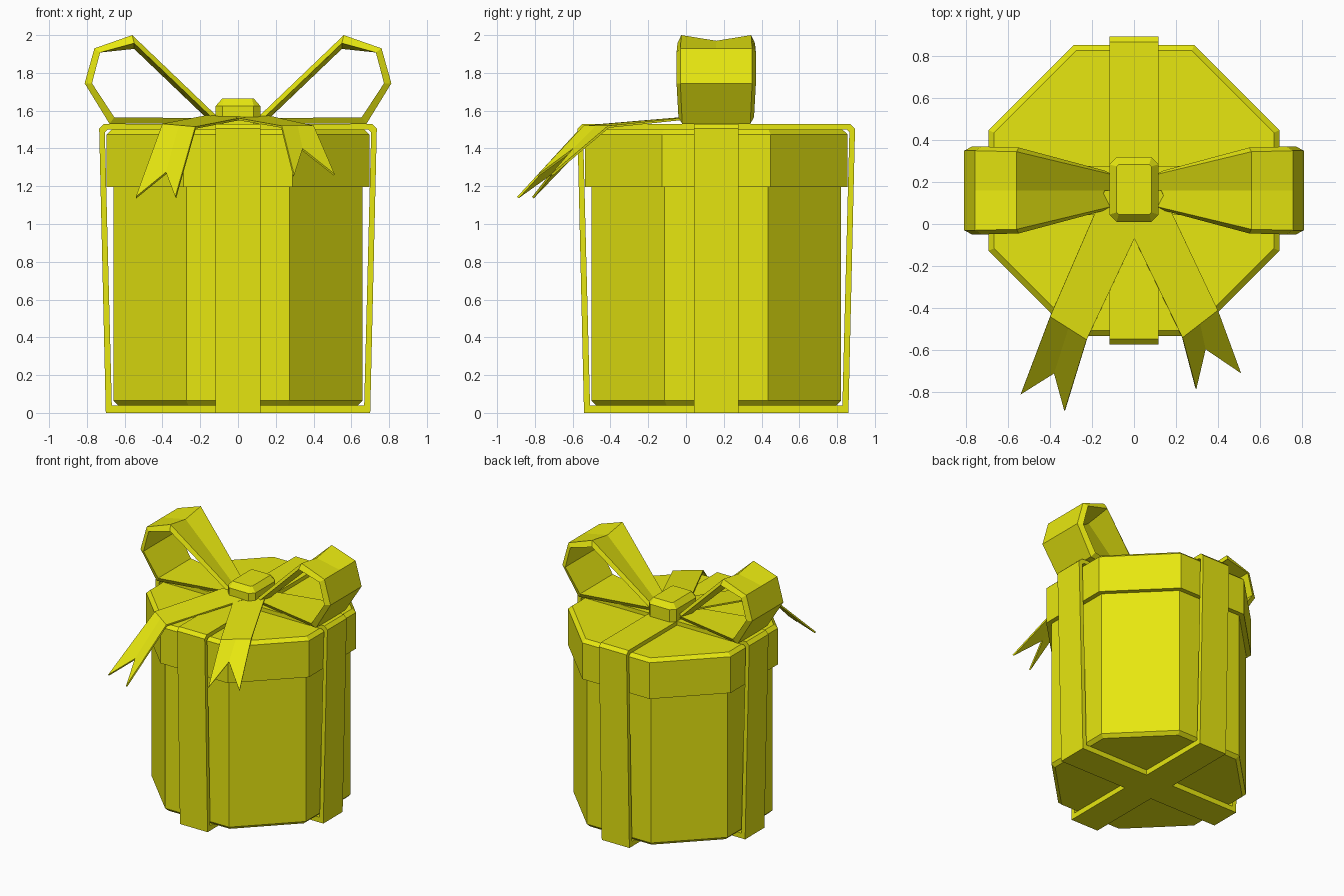
import bpy, math

if "Cube" in bpy.data.objects:
    bpy.data.objects.remove(bpy.data.objects["Cube"])

CY = 0.16  # box centre in y

yellow = bpy.data.materials.new("yellow")
yellow.diffuse_color = (0.8, 0.8, 0.005, 1)
yellow.use_nodes = True
yellow.node_tree.nodes["Principled BSDF"].inputs["Base Color"].default_value = yellow.diffuse_color


def add_mesh(name, verts, faces):
    me = bpy.data.meshes.new(name)
    me.from_pydata(verts, [], faces)
    me.materials.append(yellow)
    ob = bpy.data.objects.new(name, me)
    bpy.context.collection.objects.link(ob)
    # consistent outward normals
    bpy.context.view_layer.objects.active = ob
    ob.select_set(True)
    bpy.ops.object.mode_set(mode='EDIT')
    bpy.ops.mesh.select_all(action='SELECT')
    bpy.ops.mesh.normals_make_consistent(inside=False)
    bpy.ops.object.mode_set(mode='OBJECT')
    ob.select_set(False)
    return ob


def octagon_stack(name, rings):
    """Rings of (apothem, z) joined into a closed octagonal solid."""
    verts = []
    for a, z in rings:
        r = a / math.cos(math.pi / 8)
        for i in range(8):
            t = math.pi / 8 + i * math.pi / 4
            verts.append((r * math.cos(t), CY + r * math.sin(t), z))
    faces = [tuple(range(8)), tuple(range(len(verts) - 8, len(verts)))]
    for k in range(len(rings) - 1):
        for i in range(8):
            j = (i + 1) % 8
            faces.append((k*8 + i, k*8 + j, k*8 + 8 + j, k*8 + 8 + i))
    return add_mesh(name, verts, faces)


# Box body and lid
octagon_stack("box_body", [(0.635, 0.04), (0.66, 0.065), (0.66, 1.21)])
octagon_stack("box_lid", [(0.695, 1.195), (0.695, 1.475), (0.668, 1.5)])


# Ribbons wrapped right round the box, one in each direction
def wrap(name, along_x):
    outer = [(0.70, 0.0), (0.735, 1.505), (0.71, 1.53)]
    inner = [(0.668, 0.04), (0.705, 1.485), (0.69, 1.5)]
    ring = lambda p: p + [(-x, z) for x, z in reversed(p)]
    o, n = ring(outer), ring(inner)
    verts = []
    for w in (-0.118, 0.118):
        for u, z in o + n:
            verts.append((u, CY + w, z) if along_x else (w, CY + u, z))
    faces = []
    for i in range(6):
        j = (i + 1) % 6
        faces += [(i, j, 12 + j, 12 + i), (6 + i, 6 + j, 18 + j, 18 + i),
                  (i, j, 6 + j, 6 + i), (12 + i, 12 + j, 18 + j, 18 + i)]
    add_mesh(name, verts, faces)


wrap("ribbon_across", True)
wrap("ribbon_front_to_back", False)


# Bow loops: a folded strip, three points wide, with a crease along the top
def bow_loop(name, s):
    # outer x, z, inner x, z, half width, crease depth
    sections = [
        (0.10, 1.56, 0.14, 1.565, 0.075, 0.03),
        (0.56, 2.00, 0.55, 1.957, 0.185, 0.03),
        (0.76, 1.93, 0.73, 1.908, 0.19, 0.0),
        (0.812, 1.745, 0.773, 1.745, 0.19, 0.0),
        (0.68, 1.53, 0.655, 1.565, 0.18, 0.0),
        (0.10, 1.535, 0.14, 1.56, 0.075, 0.0),
    ]
    verts, faces = [], []
    for ox, oz, ix, iz, h, d in sections:
        verts += [(s*ox, CY - h, oz), (s*ox, CY, oz - d), (s*ox, CY + h, oz)]
        g = h + 0.02
        verts += [(s*ix, CY + g, iz), (s*ix, CY, iz - d), (s*ix, CY - g, iz)]
    for k in range(len(sections) - 1):
        for i in range(6):
            j = (i + 1) % 6
            faces.append((k*6 + i, k*6 + j, k*6 + 6 + j, k*6 + 6 + i))
    e = len(verts) - 6
    for b in (0, e):
        faces += [(b, b + 1, b + 4, b + 5), (b + 1, b + 2, b + 3, b + 4)]
    add_mesh(name, verts, faces)


bow_loop("bow_loop_right", 1)
bow_loop("bow_loop_left", -1)


# Ribbon tails: lie on the lid, fold over its edge, end in a notch
def tail(name, root_a, root_b, fold_a, fold_b, tip_a, notch, tip_b):
    mid = tuple((a + b) / 2 for a, b in zip(fold_a, fold_b))
    verts = [root_a, root_b, fold_a, mid, fold_b, tip_a, notch, tip_b]
    faces = [(0, 1, 4, 3, 2), (2, 3, 6, 5), (3, 4, 7, 6)]
    ob = add_mesh(name, verts, faces)
    mod = ob.modifiers.new("thickness", 'SOLIDIFY')
    mod.thickness = 0.012
    mod.offset = 0


tail("tail_left", (-0.14, 0.16, 1.575), (0.11, 0.16, 1.575),
     (-0.40, -0.44, 1.525), (-0.225, -0.55, 1.51),
     (-0.54, -0.81, 1.14), (-0.38, -0.71, 1.27), (-0.33, -0.89, 1.14))
tail("tail_right", (0.13, 0.16, 1.575), (-0.11, 0.16, 1.575),
     (0.40, -0.41, 1.515), (0.23, -0.54, 1.515),
     (0.51, -0.71, 1.26), (0.34, -0.595, 1.395), (0.295, -0.785, 1.255))

# Knot in the middle of the bow
X, Y, c = 0.118, 0.155, 0.035
kv = []
for x, y, z in ((X, Y, 1.53), (X, Y, 1.625), (X - c, Y - c, 1.665)):
    k = c if z < 1.65 else 0.01
    kv += [(a, CY + 0.005 + b, z) for a, b in (
        (x, y - k), (x - k, y), (k - x, y), (-x, y - k),
        (-x, k - y), (k - x, -y), (x - k, -y), (x, k - y))]
kf = [tuple(range(8)), tuple(range(16, 24))]
for k in range(2):
    for i in range(8):
        j = (i + 1) % 8
        kf.append((k*8 + i, k*8 + j, k*8 + 8 + j, k*8 + 8 + i))
add_mesh("bow_knot", kv, kf)
